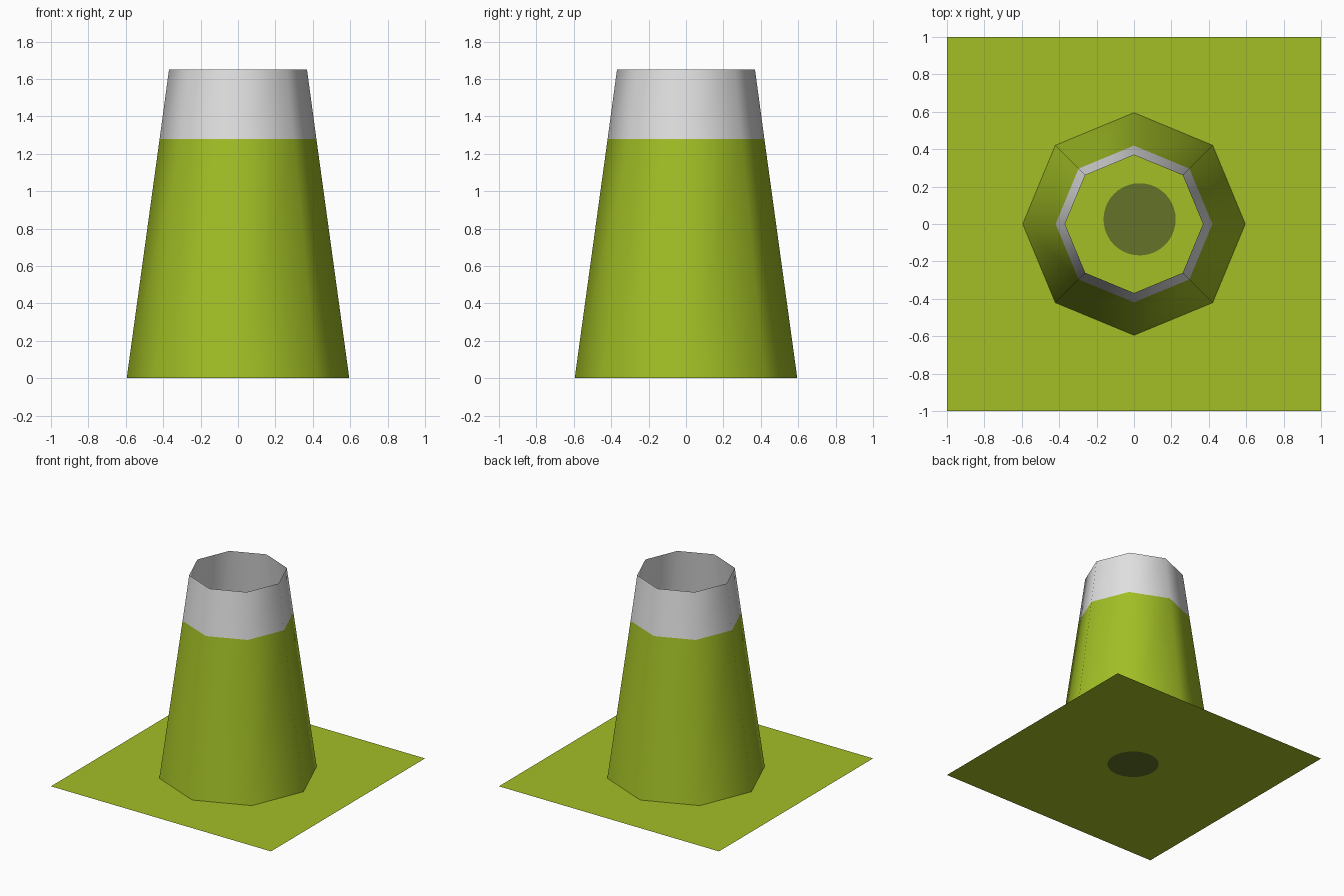
import bpy, bmesh, math

if "Cube" in bpy.data.objects:
    bpy.data.objects.remove(bpy.data.objects["Cube"])


def material(name, rgb):
    m = bpy.data.materials.new(name)
    m.diffuse_color = (*rgb, 1)
    m.use_nodes = True
    m.node_tree.nodes["Principled BSDF"].inputs["Base Color"].default_value = m.diffuse_color
    return m


GREEN = material("lime green", (0.36, 0.52, 0.019))
WHITE = material("light grey", (0.75, 0.75, 0.75))
DARK = material("dark olive", (0.125, 0.17, 0.022))


def finish(bm, name, mats):
    me = bpy.data.meshes.new(name)
    bm.to_mesh(me)
    bm.free()
    for m in mats:
        me.materials.append(m)
    ob = bpy.data.objects.new(name, me)
    bpy.context.collection.objects.link(ob)
    return ob


def ring(bm, r, z, n, cx=0.0, cy=0.0):
    return [bm.verts.new((cx + r * math.cos(2 * math.pi * i / n),
                          cy + r * math.sin(2 * math.pi * i / n), z)) for i in range(n)]


def loop_edges(bm, vs):
    return [bm.edges.new((vs[i], vs[(i + 1) % len(vs)])) for i in range(len(vs))]


# Square base sheet with a dark round spot cut into it
bm = bmesh.new()
corners = [bm.verts.new((x, y, 0)) for x, y in ((-1, -1), (1, -1), (1, 1), (-1, 1))]
spot = ring(bm, 0.193, 0, 40, 0.03, 0.025)
edges = loop_edges(bm, corners) + loop_edges(bm, spot)
bmesh.ops.triangle_fill(bm, edges=edges, use_beauty=True, use_dissolve=False)
inside = [f for f in bm.faces if all(v in spot for v in f.verts)]
if inside:
    bmesh.ops.delete(bm, geom=inside, context='FACES_ONLY')
disc = bm.faces.new(spot)
disc.material_index = 1
bm.normal_update()
for f in bm.faces:
    if f.normal.z < 0:
        f.normal_flip()
finish(bm, "base_sheet", [GREEN, DARK])

# Open eight-sided tapered cone, green below and light at the top
bm = bmesh.new()
rings = [ring(bm, r, z, 8) for r, z in ((0.595, 0), (0.419, 1.28), (0.369, 1.65))]
for k in range(2):
    a, b = rings[k], rings[k + 1]
    for i in range(8):
        j = (i + 1) % 8
        f = bm.faces.new((a[i], a[j], b[j], b[i]))
        f.material_index = k
        f.smooth = True
finish(bm, "cone_body", [GREEN, WHITE])
